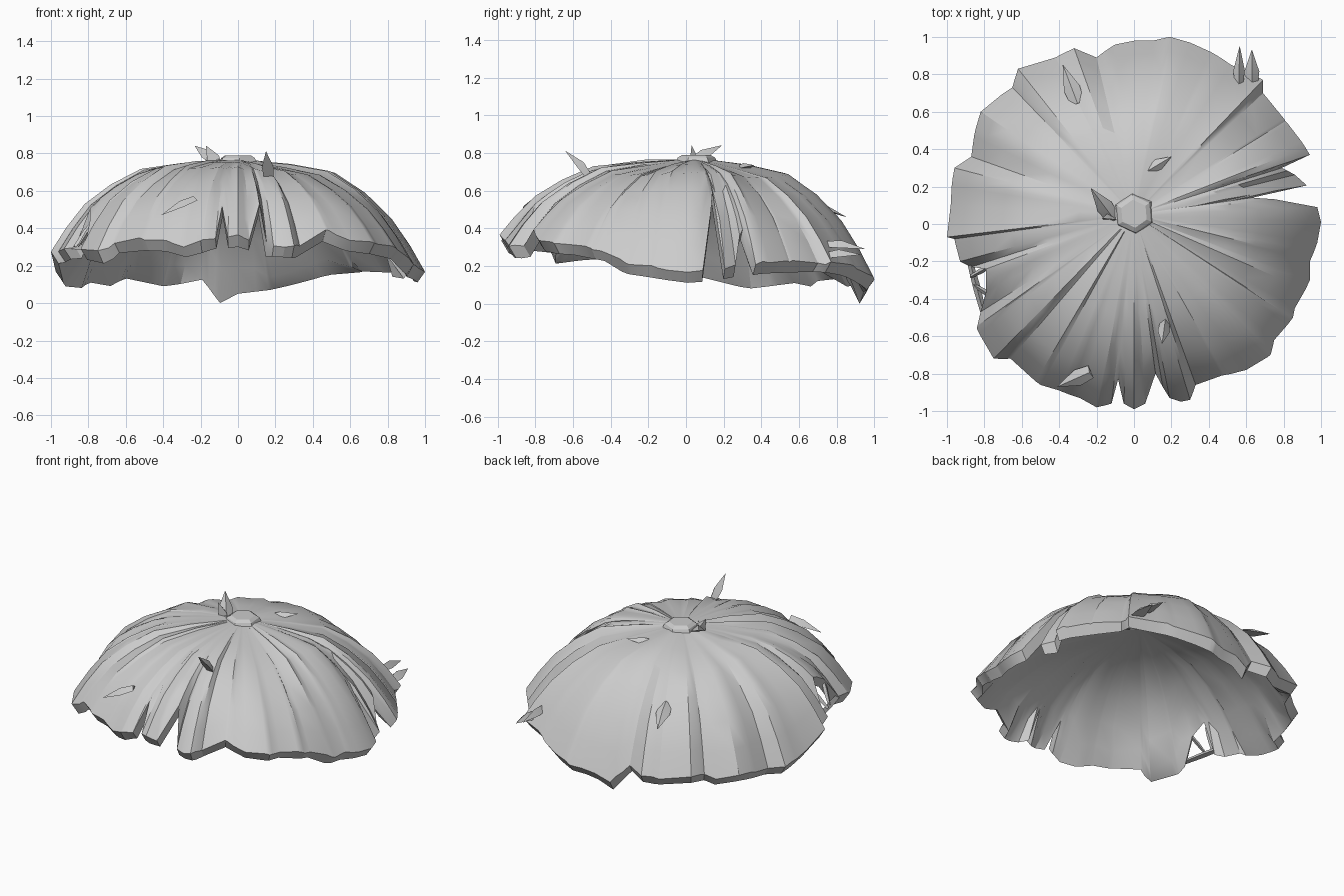
import bpy, bmesh, math
from mathutils import Vector

if "Cube" in bpy.data.objects:
    bpy.data.objects.remove(bpy.data.objects["Cube"])

mat = bpy.data.materials.new("thatch_grey")
mat.diffuse_color = (0.6, 0.6, 0.6, 1)
mat.use_nodes = True
mat.node_tree.nodes["Principled BSDF"].inputs["Base Color"].default_value = mat.diffuse_color


def finish(name, bm, angle=30):
    bmesh.ops.recalc_face_normals(bm, faces=bm.faces)
    me = bpy.data.meshes.new(name)
    bm.to_mesh(me)
    bm.free()
    me.materials.append(mat)
    ob = bpy.data.objects.new(name, me)
    bpy.context.collection.objects.link(ob)
    bpy.ops.object.select_all(action='DESELECT')
    ob.select_set(True)
    bpy.context.view_layer.objects.active = ob
    bpy.ops.object.shade_smooth_by_angle(angle=math.radians(angle))
    return ob


def interp(table, x):
    for (a, va), (b, vb) in zip(table, table[1:]):
        if a <= x <= b:
            return va + (vb - va) * (x - a) / (b - a)
    return table[0][1] if x < table[0][0] else table[-1][1]


# ragged eave outline seen from above, counter-clockwise from +x
RIM = [(1, .01), (.98, .09), (.63, .14), (.94, .21), (.79, .3), (.94, .37), (.81, .55),
       (.69, .70), (.69, .77), (.52, .85), (.41, .92), (.30, .97), (.19, 1), (.1, .98), (0, .98),
       (-.1, .96), (-.2, .89), (-.32, .94), (-.42, .89), (-.62, .83), (-.65, .73), (-.71, .69),
       (-.82, .6), (-.87, .36), (-.96, .3), (-.98, .1), (-1, -.07), (-.96, -.08), (-.93, -.2),
       (-.87, -.23), (-.79, -.24), (-.79, -.36), (-.82, -.47), (-.84, -.56), (-.75, -.72), (-.66, -.72),
       (-.5, -.86), (-.4, -.89), (-.29, -.93), (-.2, -.98), (-.12, -.96), (-.085, -.83), (-.055, -.96),
       (0, -.99), (.06, -.96), (.115, -.8), (.19, -.93), (.25, -.95), (.3, -.94), (.33, -.86), (.47, -.81),
       (.6, -.78), (.73, -.7), (.75, -.62), (.85, -.5), (.86, -.45), (.94, -.3), (.94, -.2), (.98, -.1)]
# height of the eave's lower edge by compass angle
EAVE = [(0, .11), (8, .12), (25, .16), (45, .17), (60, .15), (72, .1), (80, .07), (90, .05), (96, 0),
        (102, .12), (105, .145), (109, .1), (115, .09), (125, .135), (132, .12), (136, .09), (144, .11),
        (157, .08), (163, .09), (175, .14), (185, .22), (200, .25), (215, .23), (225, .21), (228, .28),
        (245, .28), (254, .24), (262, .29), (270, .3), (280, .25), (290, .24), (300, .33), (309, .27),
        (320, .26), (332, .23), (340, .16), (360, .11)]
# drop of the dome from crown to eave: front-left and back-right slopes
DROP = [(0, 0), (.1, 0), (.3, .03), (.52, .1), (.68, .27), (.82, .48), (.92, .74), (1, 1)]
DROP_BACK = [(0, 0), (.1, .005), (.3, .045), (.52, .12), (.68, .3), (.82, .53), (.92, .77), (1, 1)]
# overlapping thatch folds: angle, height, start radius
FOLDS = [(10, .02, .25), (17, .02, .2), (24, .025, .2), (33, .015, .4), (47, -.04, .5), (62, .015, .5),
         (78, .02, .55), (98, .025, .6), (113, .02, .55), (130, .015, .5), (149, .015, .3), (166, .015, .4),
         (184, .015, .4), (199, .015, .4), (213, .025, .45), (224, .03, .2), (238, .03, .12),
         (247, .015, .4), (259, .025, .4), (270, .02, .3), (280, .02, .25), (289, .03, .2),
         (301, .02, .2), (315, .015, .4), (327, .015, .4), (339, .03, .15), (349, .02, .15)]
TOP, THICK, GAP = .765, .057, 2.2


def deg(x, y):
    return math.degrees(math.atan2(y, x)) % 360


radius = sorted((deg(x, y), math.hypot(x, y)) for x, y in RIM)
radius = [(radius[-1][0] - 360, radius[-1][1])] + radius + [(radius[0][0] + 360, radius[0][1])]


def fold_lift(ang, t):
    n = len(FOLDS)
    for i in range(n):
        a = FOLDS[i][0]
        b, h, start = FOLDS[(i + 1) % n]
        f = ((ang - a - GAP) % 360) / ((b - a) % 360 - GAP)
        if f <= 1.0001:
            return h * (f * f - .3) * max(0, min(1, (t - start) / .25))
    return 0


def dome_point(ang, t, inner):
    rim = interp(radius, ang)
    r = rim * t
    nominal = rim if rim > .88 and (t == 1 or not inner) else .97
    # eave height is even near the crown and ragged at the edge
    even = sum(interp(EAVE, (ang + k) % 360) for k in range(-24, 25, 6)) / 9
    low = even + (interp(EAVE, ang) - even) * t * t + THICK
    w = max(0, min(1, .5 + .7 * math.cos(math.radians(ang - 30))))
    q = r / nominal
    z = TOP - (TOP - low) * (interp(DROP, q) * (1 - w) + interp(DROP_BACK, q) * w)
    # flatter corners, except at the front left
    a = math.radians(ang)
    if not 180 < ang < 270:
        z -= .03 * math.sin(2 * a) ** 2 * math.sin(math.pi * min(1, q))
    if inner:
        r *= .96
        z -= THICK
    else:
        z += fold_lift(ang, r) * (1 - .4 * t)
    return Vector((r * math.cos(a), r * math.sin(a) + .05 * (1 - t), z))


# thatched dome: outer and inner skins joined along the ragged eave
spokes = [a for a, r in radius[1:-1]]
for a, h, s in FOLDS:
    spokes += [a, a + GAP]
spokes = sorted(set(round(a, 2) for a in spokes))
rings = [.1, .3, .52, .68, .82, .92, 1]
bm = bmesh.new()
grid = []
for inner, ts in ((False, rings), (True, rings[::-1])):
    for t in ts:
        grid.append([bm.verts.new(dome_point(a, t, inner)) for a in spokes])
n = len(spokes)
for lo, hi in zip(grid, grid[1:]):
    for i in range(n):
        j = (i + 1) % n
        bm.faces.new((lo[i], lo[j], hi[j], hi[i]))
for ring, z in ((grid[0], TOP), (grid[-1], TOP - THICK)):
    c = bm.verts.new((0, .05, z))
    for i in range(n):
        bm.faces.new((ring[i], ring[(i + 1) % n], c))
finish("thatch_dome", bm, 28)

# six-sided crown cap
bm = bmesh.new()
loops = []
for r, z in ((.115, .745), (.1, .775), (.075, .79)):
    loops.append([bm.verts.new((r * math.cos(math.radians(60 * k + 35)),
                                .055 + r * math.sin(math.radians(60 * k + 35)), z)) for k in range(6)])
for lo, hi in zip(loops, loops[1:]):
    for i in range(6):
        bm.faces.new((lo[i], lo[(i + 1) % 6], hi[(i + 1) % 6], hi[i]))
bm.faces.new(loops[-1])
bm.faces.new(loops[0][::-1])
finish("crown_cap", bm)


# loose straw: a three-sided blade, widest in the middle
def straw(name, base, tip, width, thick, end=0.0):
    b, t = Vector(base), Vector(tip)
    d = (t - b).normalized()
    side = d.cross(Vector((0, 0, 1)) if abs(d.z) < .85 else Vector((0, 1, 0))).normalized()
    up = side.cross(d)
    bm = bmesh.new()
    loops = []
    for f, s in ((0, .8), (.4, 1), (1, max(end, .03))):
        p = b.lerp(t, f)
        loops.append([bm.verts.new(p + v * s) for v in
                      (side * width / 2, up * thick, -side * width / 2)])
    for lo, hi in zip(loops, loops[1:]):
        for i in range(3):
            bm.faces.new((lo[i], lo[(i + 1) % 3], hi[(i + 1) % 3], hi[i]))
    bm.faces.new(loops[0])
    bm.faces.new(loops[-1])
    finish(name, bm)


straw("crown_straw_long", (-.11, .03, .74), (-.23, .19, .84), .09, .04)
straw("crown_straw_short", (-.11, .02, .73), (-.17, .03, .84), .07, .04)
straw("front_straw", (.165, -.53, .67), (.15, -.64, .81), .065, .04)
straw("upper_back_straw", (.05, .27, .705), (.2, .36, .735), .08, .03)
straw("front_left_straw", (-.23, -.79, .55), (-.41, -.87, .47), .09, .03)
straw("back_left_straw", (-.3, .64, .53), (-.38, .85, .46), .09, .03)
straw("back_right_straw_upper", (.56, .74, .3), (.565, .95, .29), .06, .04)
straw("back_right_straw_lower", (.63, .74, .24), (.63, .93, .26), .08, .04)
# straws bridging the hole in the left eave
straw("hole_bar", (-.875, -.21, .29), (-.79, -.53, .28), .04, .03, .7)
straw("hole_straw_rear", (-.78, -.23, .42), (-.87, -.28, .3), .03, .02, .6)
straw("hole_straw_front", (-.77, -.38, .42), (-.85, -.33, .3), .03, .02, .6)
